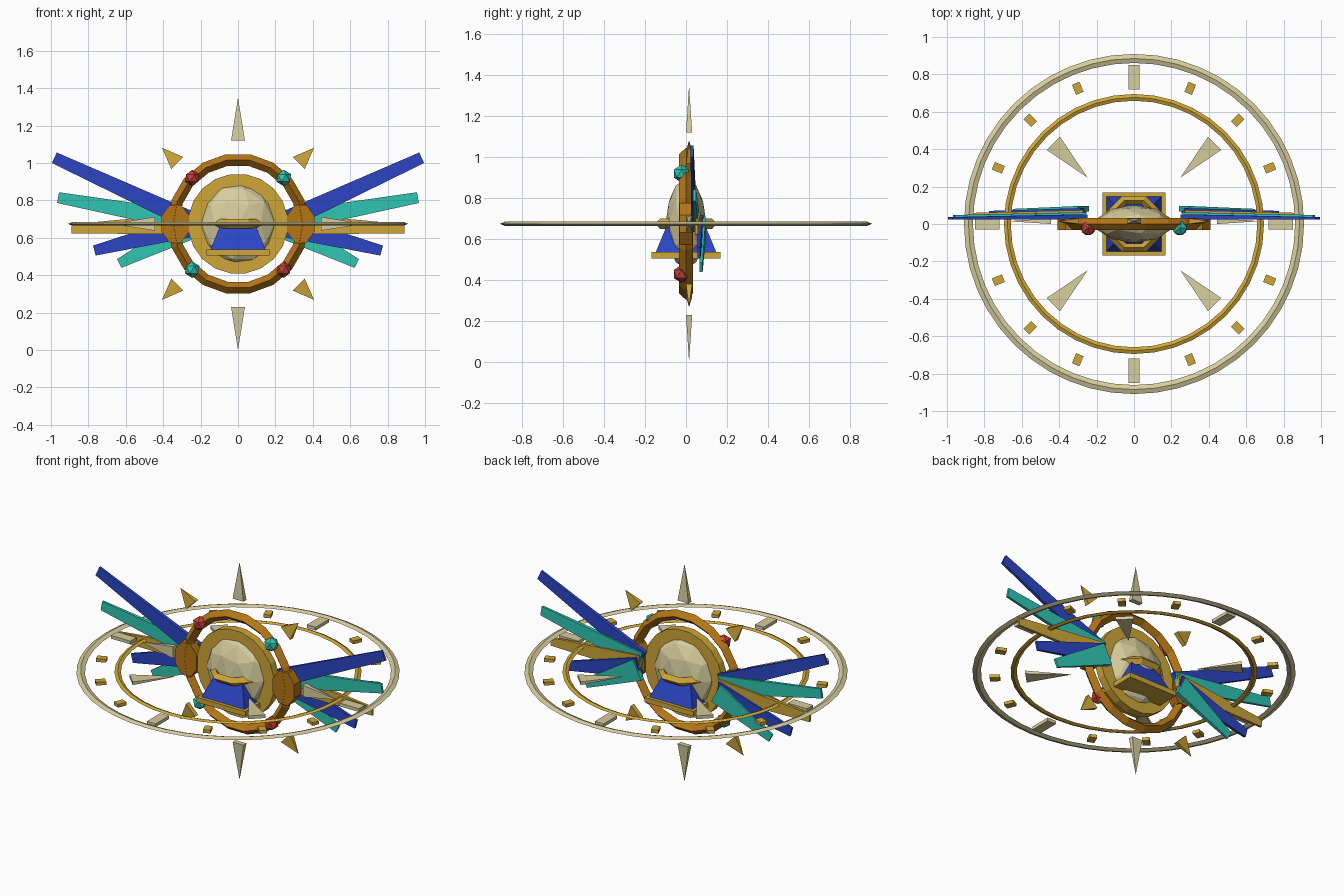
import bpy, bmesh
from math import sin, cos, pi, radians
from mathutils import Vector, Matrix

if "Cube" in bpy.data.objects:
    bpy.data.objects.remove(bpy.data.objects["Cube"])

MID = 0.675  # height of the shared centre


def material(name, rgb):
    m = bpy.data.materials.new(name)
    m.use_nodes = True
    m.diffuse_color = (*rgb, 1)
    m.node_tree.nodes["Principled BSDF"].inputs["Base Color"].default_value = (*rgb, 1)
    return m


gold = material("gold", (0.62, 0.38, 0.04))
bronze = material("bronze", (0.46, 0.18, 0.008))
pale = material("pale_gold", (0.68, 0.61, 0.34))
blue = material("lapis_blue", (0.025, 0.06, 0.56))
teal = material("teal", (0.03, 0.56, 0.45))
red = material("red", (0.55, 0.05, 0.035))


def finish(name, bm, mat):
    bmesh.ops.recalc_face_normals(bm, faces=bm.faces)
    me = bpy.data.meshes.new(name)
    bm.to_mesh(me)
    bm.free()
    me.materials.append(mat)
    ob = bpy.data.objects.new(name, me)
    bpy.context.collection.objects.link(ob)
    return ob


def bar(name, mat, a, b, wide, thick, normal):
    """Tapered bar from a to b; wide and thick each give (start, end)."""
    a, b, n = Vector(a), Vector(b), Vector(normal)
    side = (b - a).cross(n).normalized()
    bm = bmesh.new()
    for p, w, t in zip((a, b), wide, thick):
        for i in (-0.5, 0.5):
            for j in (-0.5, 0.5):
                bm.verts.new(p + side * w * i + n * t * j)
    bmesh.ops.remove_doubles(bm, verts=bm.verts, dist=1e-5)
    bmesh.ops.convex_hull(bm, input=bm.verts)
    bmesh.ops.dissolve_limit(bm, angle_limit=0.01, verts=bm.verts, edges=bm.edges)
    return finish(name, bm, mat)


def hoop(name, mat, radius, half_wide, half_thick, sides, upright=False, turn=0.0):
    """Ring with a diamond cross-section."""
    bm = bmesh.new()
    section = ((half_wide, 0), (0, half_thick), (-half_wide, 0), (0, -half_thick))
    loops = []
    for i in range(sides):
        a = 2 * pi * i / sides + turn
        loops.append([bm.verts.new(((radius + r) * cos(a), (radius + r) * sin(a), z))
                      for r, z in section])
    for i in range(sides):
        p, q = loops[i], loops[(i + 1) % sides]
        for k in range(4):
            m = (k + 1) % 4
            bm.faces.new((p[k], q[k], q[m], p[m]))
    ob = finish(name, bm, mat)
    ob.location.z = MID
    if upright:
        ob.rotation_euler.x = pi / 2
    return ob


def ball(name, mat, loc, size, detail):
    bm = bmesh.new()
    bmesh.ops.create_icosphere(bm, subdivisions=detail, radius=1)
    bmesh.ops.scale(bm, vec=size, verts=bm.verts)
    ob = finish(name, bm, mat)
    ob.location = loc
    return ob


def drum(name, mat, loc, rx, rz, depth, sides):
    """Flat disc facing the front."""
    bm = bmesh.new()
    bmesh.ops.create_cone(bm, cap_ends=True, segments=sides, radius1=1, radius2=1, depth=depth)
    bmesh.ops.rotate(bm, matrix=Matrix.Rotation(pi / sides, 3, "Z"), verts=bm.verts)
    bmesh.ops.scale(bm, vec=(rx, rz, 1), verts=bm.verts)
    ob = finish(name, bm, mat)
    ob.location = loc
    ob.rotation_euler.x = pi / 2
    return ob


# Rings
hoop("outer_ring", pale, 0.885, 0.024, 0.01, 48)
hoop("inner_ring", gold, 0.677, 0.018, 0.008, 40)
hoop("upright_ring", bronze, 0.346, 0.031, 0.033, 18, upright=True)

# Marks between the flat rings
for i in range(16):
    a = i * pi / 8
    d = Vector((cos(a), sin(a), 0))
    main = i % 4 == 0
    half = 0.066 if main else 0.029
    width = 0.06 if main else 0.043
    c = d * 0.785 + Vector((0, 0, MID))
    bar("hour_mark" if main else "small_mark", pale if main else gold,
        c - d * half, c + d * half, (width, width), (0.02, 0.02), (0, 0, 1))

# Inward spikes lying flat, and outward rays standing upright
for i in range(4):
    a = radians(45 + 90 * i)
    d = Vector((cos(a), sin(a), 0))
    c = Vector((0, 0, MID))
    bar("inward_spike", pale, c + d * 0.61, c + d * 0.35, (0.1, 0), (0.02, 0), (0, 0, 1))
for i in range(8):
    a = radians(45 * i)
    d = Vector((cos(a), 0, sin(a)))
    c = Vector((0, 0.015, MID))
    if i % 2:
        bar("short_ray", gold, c + d * 0.46, c + d * 0.575, (0.09, 0), (0.03, 0), (0, 1, 0))
    else:
        bar("long_ray", pale, c + d * 0.445, c + d * 0.675, (0.074, 0), (0.03, 0), (0, 1, 0))

# Central disc and dome
drum("back_disc", gold, (0, 0, MID), 0.268, 0.268, 0.05, 20)
ball("dome", pale, (0, 0, MID), (0.205, 0.1, 0.22), 2)

# Pedestal with its collar and gem
bar("pedestal_plate", gold, (0, 0, 0.506), (0, 0, 0.537), (0.335, 0.335), (0.335, 0.335), (0, 1, 0))
bar("pedestal", blue, (0, 0, 0.537), (0, 0, 0.67), (0.295, 0.185), (0.295, 0.185), (0, 1, 0))
hoop("pedestal_collar", gold, 0.137, 0.025, 0.026, 8, turn=pi / 8)
ball("centre_gem", teal, (0, 0, 0.73), (0.09, 0.09, 0.09), 1)

# Feathers: colour, root height, tip x and z, root and tip width
feathers = (
    ("top_feather", blue, 0.70, 0.982, 1.028, 0.10, 0.062),
    ("upper_feather", teal, 0.69, 0.962, 0.815, 0.11, 0.058),
    ("middle_feather", gold, 0.675, 0.89, 0.648, 0.11, 0.05),
    ("lower_feather", blue, 0.66, 0.768, 0.532, 0.12, 0.055),
    ("bottom_feather", teal, 0.65, 0.635, 0.463, 0.13, 0.052),
)
for s, label in ((1, "left"), (-1, "right")):
    for i, (name, mat, z0, x1, z1, w0, w1) in enumerate(feathers):
        y = 0.03 + 0.011 * i
        bar(label + "_" + name, mat, (s * 0.27, y + 0.008, z0), (s * x1, y, z1),
            (w0, w1), (0.028, 0.014), (0, 1, 0))
    drum(label + "_wing_hub", bronze, (s * 0.335, 0, MID), 0.08, 0.11, 0.065, 8)
    # Gems on the upright ring
    for v in (1, -1):
        ball(label + "_ring_gem", teal if s == v else red,
             (s * 0.245, -0.022, MID + v * 0.245), (0.044, 0.044, 0.044), 1)
